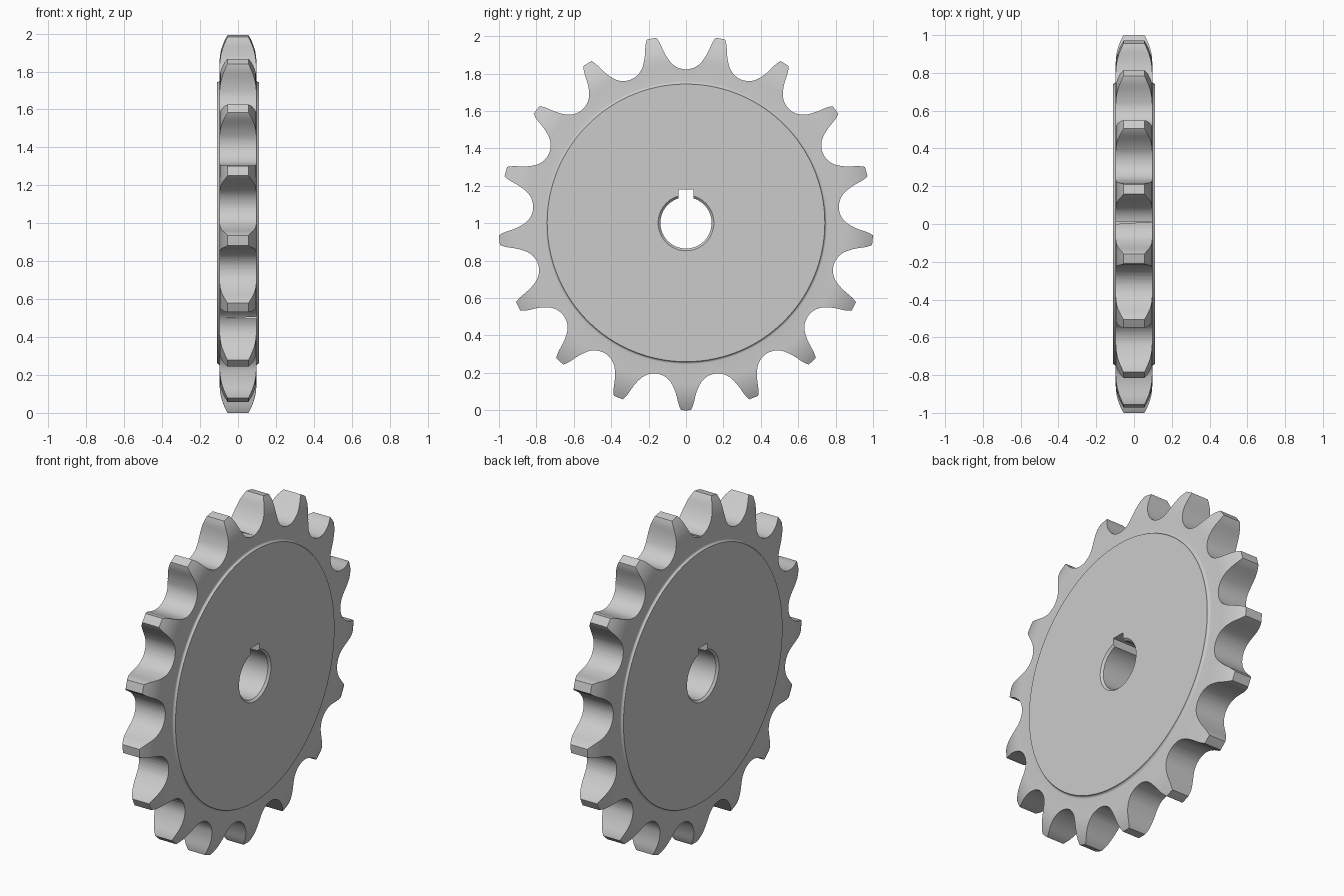
import bpy, bmesh
from math import sin, cos, pi, radians, hypot, asin

if "Cube" in bpy.data.objects:
    bpy.data.objects.remove(bpy.data.objects["Cube"])

TEETH = 17
R_TIP, R_PITCH, R_ROLL = 1.002, 0.93, 0.109   # tip, pitch and roller radii
HALF, HUB_HALF, TIP_HALF = 0.097, 0.111, 0.055  # half thicknesses


def make_object(name, bm):
    bmesh.ops.recalc_face_normals(bm, faces=bm.faces)
    mesh = bpy.data.meshes.new(name)
    bm.to_mesh(mesh)
    bm.free()
    ob = bpy.data.objects.new(name, mesh)
    bpy.context.collection.objects.link(ob)
    return ob


def prism(name, outline, half):
    """Extrude a (y, z) outline along x."""
    bm = bmesh.new()
    a = [bm.verts.new((-half, y, z)) for y, z in outline]
    b = [bm.verts.new((half, y, z)) for y, z in outline]
    bm.faces.new(a)
    bm.faces.new(b)
    n = len(a)
    for i in range(n):
        j = (i + 1) % n
        bm.faces.new((a[i], a[j], b[j], b[i]))
    return make_object(name, bm)


def lathe(name, profile, steps):
    """Spin a closed (x, r) profile around the x axis."""
    bm = bmesh.new()
    rings = [[bm.verts.new((x, r * cos(2 * pi * k / steps), r * sin(2 * pi * k / steps)))
              for x, r in profile] for k in range(steps)]
    n = len(profile)
    for k in range(steps):
        p, q = rings[k], rings[(k + 1) % steps]
        for i in range(n):
            j = (i + 1) % n
            bm.faces.new((p[i], p[j], q[j], q[i]))
    return make_object(name, bm)


def boolean(ob, cutter, op):
    cutter.hide_render = True
    mod = ob.modifiers.new(op, 'BOOLEAN')
    mod.operation, mod.object, mod.solver = op, cutter, 'EXACT'
    bpy.context.view_layer.objects.active = ob
    bpy.ops.object.modifier_apply(modifier=mod.name)
    bpy.data.objects.remove(cutter)


# Disc section: chamfered bore, raised hub with fillet, rounded tooth sides
f = HUB_HALF - HALF
side = [(HUB_HALF - 0.012, 0.137), (HUB_HALF, 0.149)]
side += [(HUB_HALF - f * sin(t), 0.742 + f * (1 - cos(t)))
         for t in [i * pi / 12 for i in range(7)]]
h, d, r0 = R_TIP - 0.85, HALF - TIP_HALF, 0.85
rc = (h * h + d * d) / (2 * d)
end = asin(h / rc)
side += [(HALF - rc + rc * cos(end * i / 8), r0 + rc * sin(end * i / 8)) for i in range(9)]
profile = side + [(-x, r) for x, r in reversed(side)]
sprocket = lathe("sprocket", profile, TEETH * 12)

# Half a tooth gap: roller seat, working curve, short straight, convex tip curve
flank = [(R_ROLL * sin(t), R_PITCH - R_ROLL * cos(t))
         for t in [radians(51.5) * i / 8 for i in range(9)]]
u, v = flank[-1]
heading = radians(51.5)


def walk(length, turn, steps):
    global u, v, heading
    for _ in range(steps):
        heading += turn / steps / 2
        u += length / steps * cos(heading)
        v += length / steps * sin(heading)
        heading += turn / steps / 2
        flank.append((u, v))
        if hypot(u, v) > R_TIP + 0.002:
            break


walk(0.073, radians(14.7), 4)
walk(0.0255, 0, 1)
walk(0.182 * 0.5, -0.5, 14)

# Toothed outline, with one gap at the very top
gap = [(-a, b) for a, b in reversed(flank[1:])] + flank
outline = []
for k in range(TEETH):
    c, s = cos(2 * pi * k / TEETH), sin(2 * pi * k / TEETH)
    outline += [(a * c + b * s, -a * s + b * c) for a, b in gap]
    # push the tooth top outwards so the disc rim forms the tip
    m = 2 * pi * (k + 0.5) / TEETH
    outline.append((1.01 * sin(m), 1.01 * cos(m)))
boolean(sprocket, prism("tooth_cutter", outline, 0.2), 'INTERSECT')

# Keyway
key = [(-0.04, 0.05), (0.04, 0.05), (0.04, 0.178), (-0.04, 0.178)]
boolean(sprocket, prism("keyway_cutter", key, 0.2), 'DIFFERENCE')

# Place and shade
sprocket.location.z = R_TIP
bpy.ops.object.select_all(action='DESELECT')
sprocket.select_set(True)
bpy.context.view_layer.objects.active = sprocket
bpy.ops.object.shade_smooth_by_angle(angle=radians(25))
